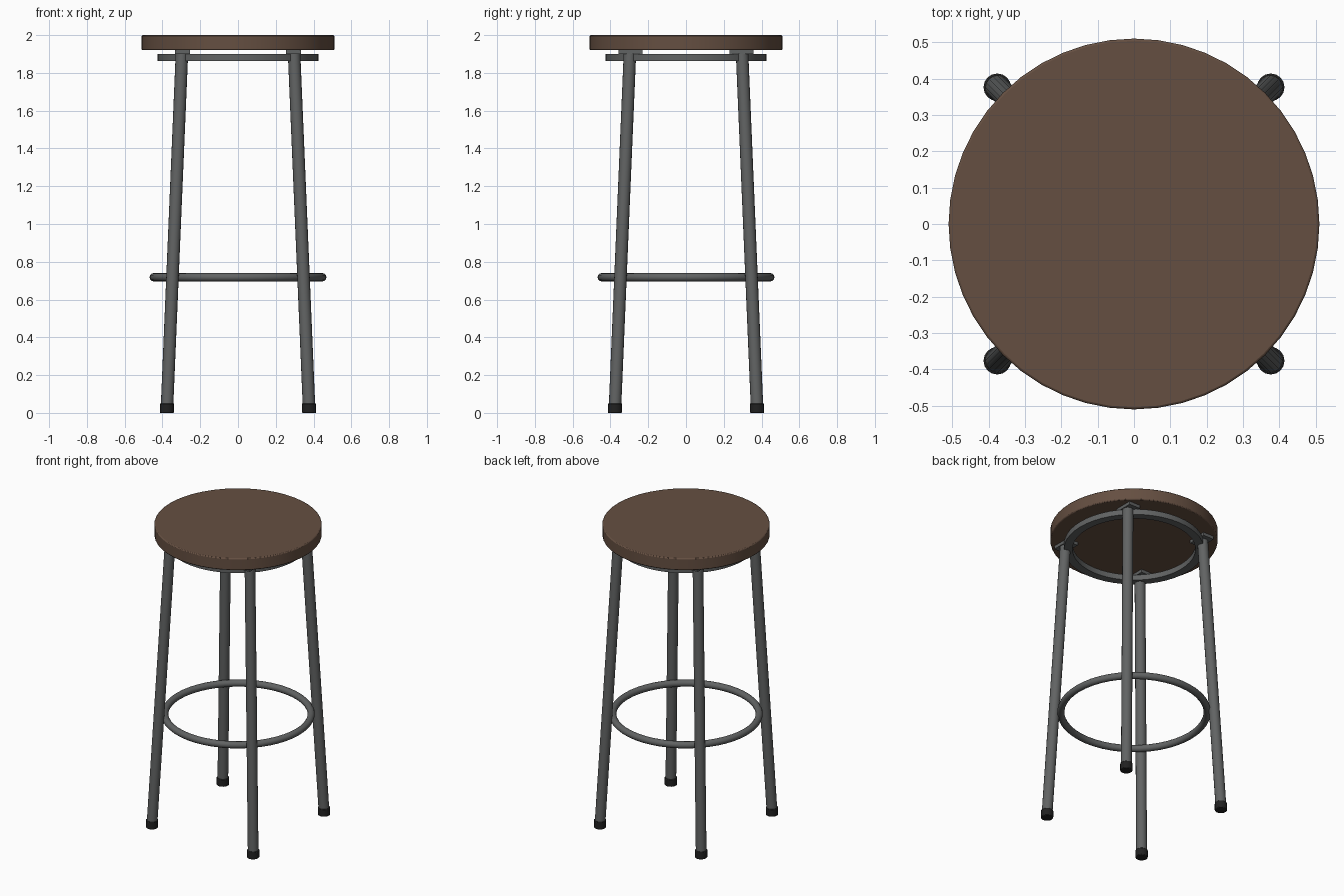
import bpy, math
from mathutils import Vector

if "Cube" in bpy.data.objects:
    bpy.data.objects.remove(bpy.data.objects["Cube"])


def material(name, rgb):
    m = bpy.data.materials.new(name)
    m.diffuse_color = (*rgb, 1)
    m.use_nodes = True
    m.node_tree.nodes["Principled BSDF"].inputs["Base Color"].default_value = m.diffuse_color
    return m


WOOD = material("dark wood", (0.13, 0.078, 0.053))
METAL = material("grey steel", (0.12, 0.125, 0.125))
RUBBER = material("black rubber", (0.015, 0.015, 0.015))


def finish(name, mat, bevel=0, smooth=True):
    ob = bpy.context.object
    ob.name = name
    ob.data.materials.append(mat)
    if bevel:
        b = ob.modifiers.new("bevel", "BEVEL")
        b.width, b.segments, b.limit_method = bevel, 2, "ANGLE"
    if smooth:
        bpy.ops.object.shade_smooth_by_angle(angle=math.radians(35))
    return ob


def rod(name, a, b, radius, sides, mat, bevel=0):
    a, b = Vector(a), Vector(b)
    d = b - a
    bpy.ops.mesh.primitive_cylinder_add(
        vertices=sides, radius=radius, depth=d.length, location=(a + b) / 2,
        rotation=d.to_track_quat("Z", "Y").to_euler())
    return finish(name, mat, bevel)


def flat_ring(name, r_in, r_out, z0, z1, sides, mat):
    # rectangular section swept round the z axis
    profile = [(r_in, z0), (r_out, z0), (r_out, z1), (r_in, z1)]
    verts, faces = [], []
    for i in range(sides):
        t = 2 * math.pi * i / sides
        verts += [(r * math.cos(t), r * math.sin(t), z) for r, z in profile]
        j = (i + 1) % sides
        faces += [(4 * i + k, 4 * i + (k + 1) % 4, 4 * j + (k + 1) % 4, 4 * j + k)[::-1]
                  for k in range(4)]
    me = bpy.data.meshes.new(name)
    me.from_pydata(verts, [], faces)
    ob = bpy.data.objects.new(name, me)
    bpy.context.collection.objects.link(ob)
    bpy.ops.object.select_all(action="DESELECT")
    bpy.context.view_layer.objects.active = ob
    ob.select_set(True)
    return finish(name, mat)


# round seat and the steel band beneath it
rod("seat", (0, 0, 1.92), (0, 0, 2.0), 0.51, 48, WOOD, 0.006)
flat_ring("seat_support_ring", 0.375, 0.427, 1.863, 1.90, 48, METAL)

# round footrest
bpy.ops.mesh.primitive_torus_add(major_radius=0.446, minor_radius=0.022,
                                 major_segments=48, minor_segments=12,
                                 location=(0, 0, 0.718))
finish("footrest_ring", METAL)

# splayed legs, rubber feet and mounting plates
for sx, side in ((-1, "left"), (1, "right")):
    for sy, end in ((-1, "front"), (1, "back")):
        rod(f"{end}_{side}_leg", (sx * 0.376, sy * 0.376, 0.03),
            (sx * 0.297, sy * 0.297, 1.90), 0.033, 16, METAL)
        rod(f"{end}_{side}_foot", (sx * 0.376, sy * 0.376, 0),
            (sx * 0.376, sy * 0.376, 0.05), 0.038, 16, RUBBER, 0.004)
        bpy.ops.mesh.primitive_cube_add(size=1, location=(sx * 0.294, sy * 0.294, 1.91))
        bpy.context.object.scale = (0.08, 0.127, 0.022)
        finish(f"{end}_{side}_plate", METAL, smooth=False)
